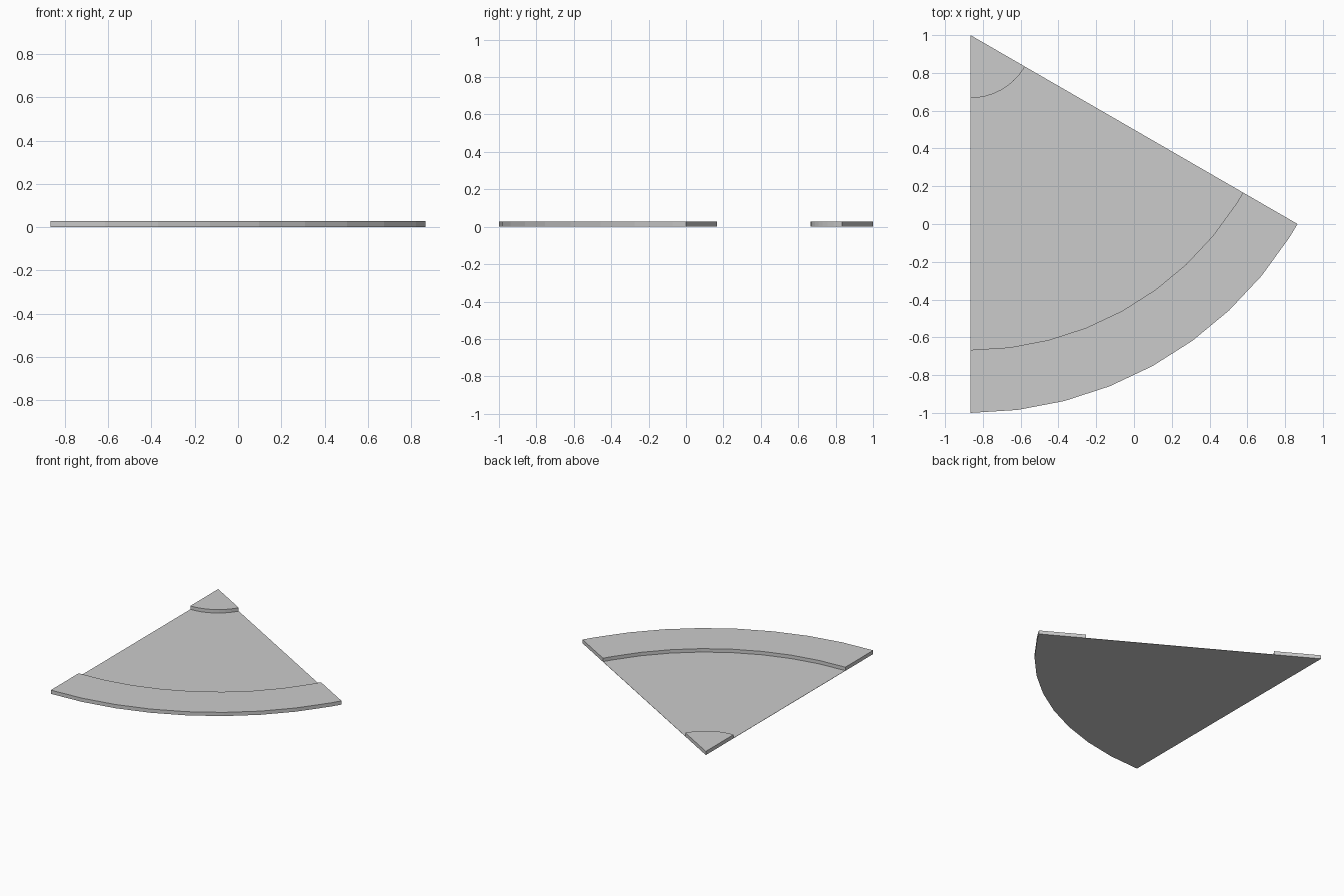
import bpy, bmesh, math

if "Cube" in bpy.data.objects:
    bpy.data.objects.remove(bpy.data.objects["Cube"])

APEX = (-0.866, 1.0)
# 50-sided circle steps, cut off at a 60 degree sector
ANGLES = [math.radians(7.2 * i - 90) for i in range(9)] + [math.radians(-30)]
HEIGHT = 0.028
FLOOR = 0.002


def sector(name, r0, r1, height):
    """Extruded slice of a ring around the apex (r0 = 0 gives a wedge)."""
    def arc(r, angles):
        return [(APEX[0] + r * math.cos(a), APEX[1] + r * math.sin(a), 0) for a in angles]

    bm = bmesh.new()
    if r0 == 0:
        outline = arc(r1, ANGLES) + [(*APEX, 0)]
        faces = [bm.faces.new([bm.verts.new(p) for p in outline])]
    else:
        inner = [bm.verts.new(p) for p in arc(r0, ANGLES)]
        outer = [bm.verts.new(p) for p in arc(r1, ANGLES)]
        faces = [bm.faces.new((inner[i], outer[i], outer[i + 1], inner[i + 1]))
                 for i in range(len(ANGLES) - 1)]
    # keep the base and raise a copy, joined by walls
    ext = bmesh.ops.extrude_face_region(bm, geom=faces, use_keep_orig=True)
    top = [g for g in ext["geom"] if isinstance(g, bmesh.types.BMVert)]
    bmesh.ops.translate(bm, verts=top, vec=(0, 0, height))
    bmesh.ops.recalc_face_normals(bm, faces=bm.faces)
    mesh = bpy.data.meshes.new(name)
    bm.to_mesh(mesh)
    bm.free()
    ob = bpy.data.objects.new(name, mesh)
    bpy.context.collection.objects.link(ob)
    return ob


# raised corner wedge, thin floor, raised outer band
sector("corner_wedge", 0, 1 / 3, HEIGHT)
sector("floor_sheet", 1 / 3, 5 / 3, FLOOR)
sector("outer_band", 5 / 3, 2, HEIGHT)
